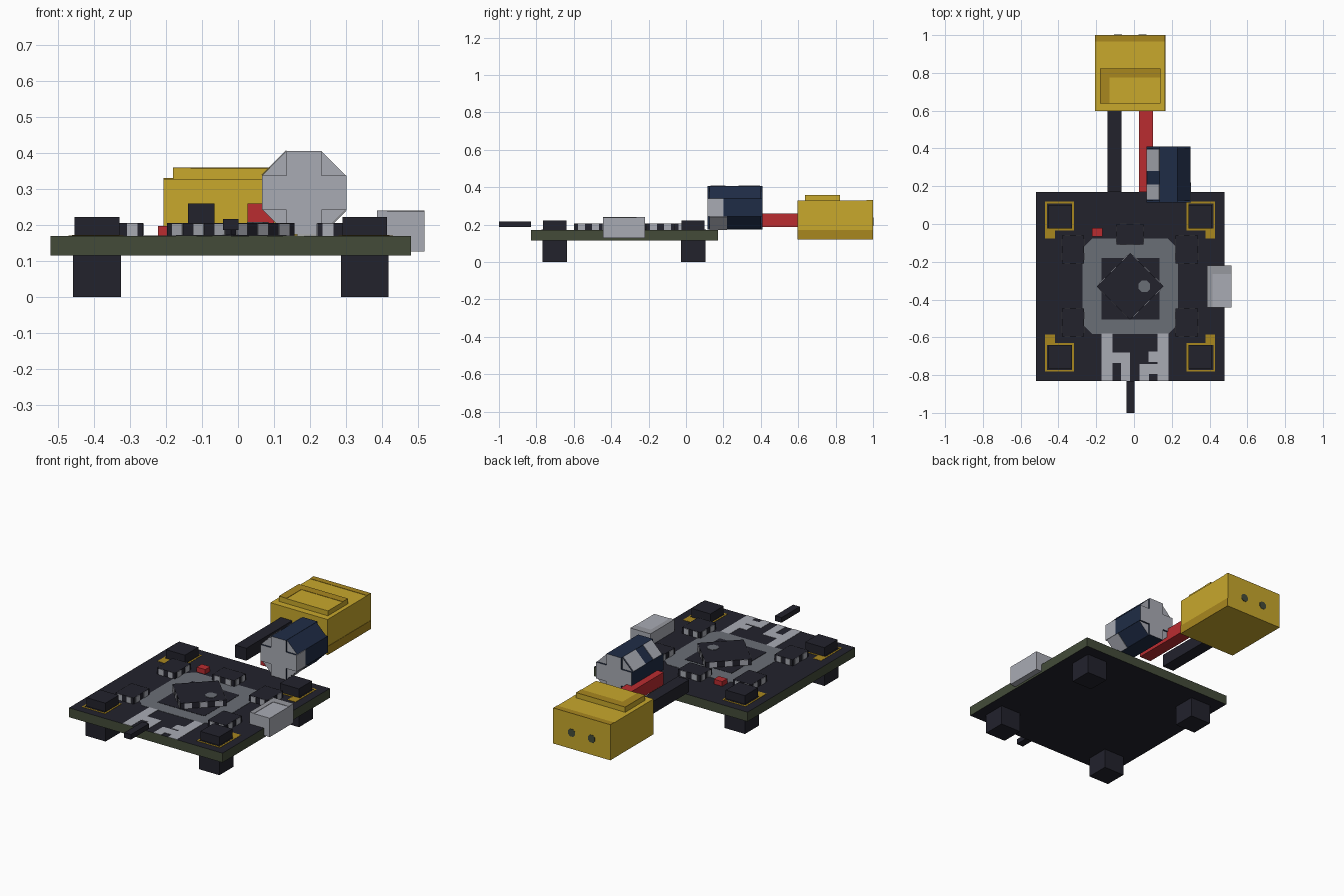
import bpy, bmesh
from math import radians
from mathutils import Matrix, Vector

if "Cube" in bpy.data.objects:
    bpy.data.objects.remove(bpy.data.objects["Cube"], do_unlink=True)


def material(name, code):
    def lin(c):
        c /= 255
        return c / 12.92 if c < 0.04 else ((c + 0.055) / 1.055) ** 2.4
    rgb = [lin(c) for c in bytes.fromhex(code)] + [1]
    m = bpy.data.materials.new(name)
    m.use_nodes = True
    m.diffuse_color = rgb
    m.node_tree.nodes["Principled BSDF"].inputs["Base Color"].default_value = rgb
    return m


DARK = material("charcoal", "22222c")
STEEL = material("light grey", "a9abb4")
DULL = material("dull steel", "96989f")
GREY = material("mid grey", "6a6e76")
GOLD = material("gold", "c8a82c")
BRASS = material("dark gold", "a9871f")
NAVY = material("navy", "1f2c46")
RED = material("red", "ba2c30")
GREEN = material("board green", "434b39")


def finish(name, bm, *mats):
    bmesh.ops.recalc_face_normals(bm, faces=bm.faces)
    mesh = bpy.data.meshes.new(name)
    bm.to_mesh(mesh)
    bm.free()
    for m in mats:
        mesh.materials.append(m)
    ob = bpy.data.objects.new(name, mesh)
    bpy.context.collection.objects.link(ob)
    return ob


def box(name, x, y, z, mat, matrix=None):
    """Box from three (low, high) ranges."""
    bm = bmesh.new()
    size = [b - a for a, b in (x, y, z)]
    mid = [(a + b) / 2 for a, b in (x, y, z)]
    bmesh.ops.create_cube(bm, size=1, matrix=Matrix.Translation(mid) @ Matrix.Diagonal(size + [1]))
    if matrix:
        bm.transform(matrix)
    return finish(name, bm, mat)


def prism(name, points, vector, *mats):
    """Closed outline extruded along a vector."""
    bm = bmesh.new()
    face = bm.faces.new([bm.verts.new(p) for p in points])
    new = bmesh.ops.extrude_face_region(bm, geom=[face])["geom"]
    verts = [v for v in new if isinstance(v, bmesh.types.BMVert)]
    bmesh.ops.translate(bm, verts=verts, vec=vector)
    if face.is_valid is False or len(bm.faces) < len(points) + 2:
        bm.faces.new([v for v in bm.verts if v not in verts])
    return finish(name, bm, *mats)


def octagon(half, flat):
    return [(half, -flat), (half, flat), (flat, half), (-flat, half),
            (-half, flat), (-half, -flat), (-flat, -half), (flat, -half)]


TOP = 0.17


def paint(name, x, y, mat, layer=1):
    """Thin plate on the board."""
    return box(name, x, y, (TOP, TOP + 0.0015 * layer), mat)


def chip(name, cx, cy, w, d, pins, angle=0):
    """Dark package with grey pins around its sides."""
    place = Matrix.Translation((cx, cy, TOP)) @ Matrix.Rotation(radians(angle), 4, "Z")
    h = 0.036
    box(name, (-w / 2, w / 2), (-d / 2, d / 2), (0, h), DARK, place)
    for side in range(4):
        span, depth = (w, d) if side % 2 == 0 else (d, w)
        step = span / (2 * pins)
        turn = place @ Matrix.Rotation(radians(90 * side), 4, "Z")
        for i in range(pins):
            c = (2 * i + 1) * step - span / 2
            box(name + "_pin", (c - step / 2, c + step / 2),
                (-depth / 2 - 0.003, -depth / 2 + 0.003), (0, h - 0.001), STEEL, turn)


# Circuit board with green edges
board = box("circuit_board", (-0.52, 0.48), (-0.83, 0.17), (0.115, TOP), DARK)
board.data.materials.append(GREEN)
for f in board.data.polygons:
    f.material_index = 0 if abs(f.normal.z) > 0.5 else 1

# Corner mounts: lower foot, upper grommet, gold pad with tab
for sx in (-1, 1):
    for sy in (-1, 1):
        cx, cy = -0.02 + sx * 0.371, -0.332 + sy * 0.37
        box("foot", (cx - 0.066, cx + 0.066), (cy - 0.066, cy + 0.066), (0, 0.115), DARK)
        box("grommet", (cx - 0.062, cx + 0.062), (cy - 0.062, cy + 0.062), (TOP, 0.223), DARK)
        px, py = cx + sx * 0.003, cy + sy * 0.004
        paint("mount_pad", (px - 0.076, px + 0.076), (py - 0.076, py + 0.076), BRASS)
        paint("mount_pad_inner", (px - 0.066, px + 0.066), (py - 0.066, py + 0.066), DARK, 2)
        tx, ty = px + sx * 0.05, py - sy * 0.095
        paint("pad_tab", (tx - 0.026, tx + 0.026), (ty - 0.025, ty + 0.025), BRASS)

# Central painted area and processor
prism("center_area", [(x - 0.02, y - 0.33, TOP) for x, y in octagon(0.253, 0.2)],
      Vector((0, 0, 0.0015)), GREY)
paint("processor_footprint", (-0.172, 0.135), (-0.505, -0.18), DARK, 2)
chip("processor", -0.02, -0.33, 0.25, 0.25, 3, 45)
prism("processor_dot", [(x + 0.055, y - 0.33, 0.206) for x, y in octagon(0.03, 0.014)],
      Vector((0, 0, 0.002)), GREY)

# Side chips
for x in (-0.323, 0.279):
    for y in (-0.136, -0.521):
        chip("side_chip", x, y, 0.118, 0.148, 2)
chip("rear_chip", -0.021, -0.054, 0.143, 0.108, 2)
box("status_light", (-0.222, -0.167), (-0.067, -0.02), (TOP, 0.198), RED)

# Painted front contacts
for x, y in (((-0.172, -0.115), (-0.83, -0.58)), ((-0.115, -0.02), (-0.735, -0.68)),
             ((-0.07, -0.02), (-0.83, -0.735)), ((0.125, 0.183), (-0.83, -0.58)),
             ((0.078, 0.125), (-0.73, -0.675)), ((0.03, 0.125), (-0.795, -0.74)),
             ((0.03, 0.08), (-0.83, -0.795))):
    paint("front_contact", x, y, STEEL)

# Antenna stub and side port
box("antenna", (-0.041, 0.002), (-1, -0.83), (0.187, 0.217), DARK)
box("side_port", (0.386, 0.517), (-0.443, -0.22), (0.127, 0.238), STEEL)
box("port_shade_inner", (0.386, 0.415), (-0.443, -0.22), (0.236, 0.24), DULL)
box("port_shade_rear", (0.415, 0.517), (-0.265, -0.22), (0.236, 0.24), DULL)

# Power cables
box("black_cable", (-0.139, -0.065), (0.17, 0.6), (0.187, 0.26), DARK)
box("red_cable", (0.026, 0.1), (0.17, 0.6), (0.187, 0.26), RED)

# Power connector with raised ridge, shaded bands and sockets
box("connector_body", (-0.207, 0.165), (0.597, 1), (0.12, 0.328), GOLD)
box("connector_ridge", (-0.18, 0.14), (0.637, 0.823), (0.32, 0.357), GOLD)
box("ridge_band_left", (-0.18, -0.13), (0.637, 0.823), (0.355, 0.359), BRASS)
box("ridge_band_rear", (-0.13, 0.14), (0.775, 0.823), (0.355, 0.359), BRASS)
box("body_band_rear", (-0.207, 0.165), (0.965, 1), (0.326, 0.33), BRASS)
box("body_band_side", (0.163, 0.167), (0.597, 1), (0.12, 0.17), BRASS)
for cx in (-0.085, 0.045):
    prism("connector_socket", [(cx + x, 0.998, 0.215 + z) for x, z in octagon(0.022, 0.01)],
          Vector((0, 0.004, 0)), GREEN)

# Capacitor: octagonal navy can with a raised cross and grey ends
CX, CZ, R, F = 0.183, 0.29, 0.116, 0.048


def grey_ends(ob):
    for f in ob.data.polygons:
        f.material_index = 1 if abs(f.normal.y) > 0.5 else 0


can = prism("capacitor_can", [(CX + x, 0.125, CZ + z) for x, z in octagon(R - 0.001, F)],
            Vector((0, 0.275, 0)), NAVY, STEEL)
grey_ends(can)
for name, w, h in (("capacitor_wide", R, F), ("capacitor_tall", F, R)):
    part = box(name, (CX - w, CX + w), (0.115, 0.41), (CZ - h, CZ + h), NAVY)
    part.data.materials.append(STEEL)
    grey_ends(part)

# Grey label patches on the can
box("label_side", (CX + R - 0.002, CX + R + 0.002), (0.115, 0.2), (CZ - F, CZ + F), STEEL)


def bevel_patch(sx, sz, y0, y1):
    pts = [(CX + sx * R, y0, CZ + sz * F), (CX + sx * F, y0, CZ + sz * R),
           (CX + sx * F, y1, CZ + sz * R), (CX + sx * R, y1, CZ + sz * F)]
    prism("label_patch", pts, Vector((sx, 0, sz)) * 0.002, STEEL)


bevel_patch(-1, 1, 0.28, 0.395)
bevel_patch(-1, 1, 0.13, 0.21)
bevel_patch(1, -1, 0.125, 0.22)
